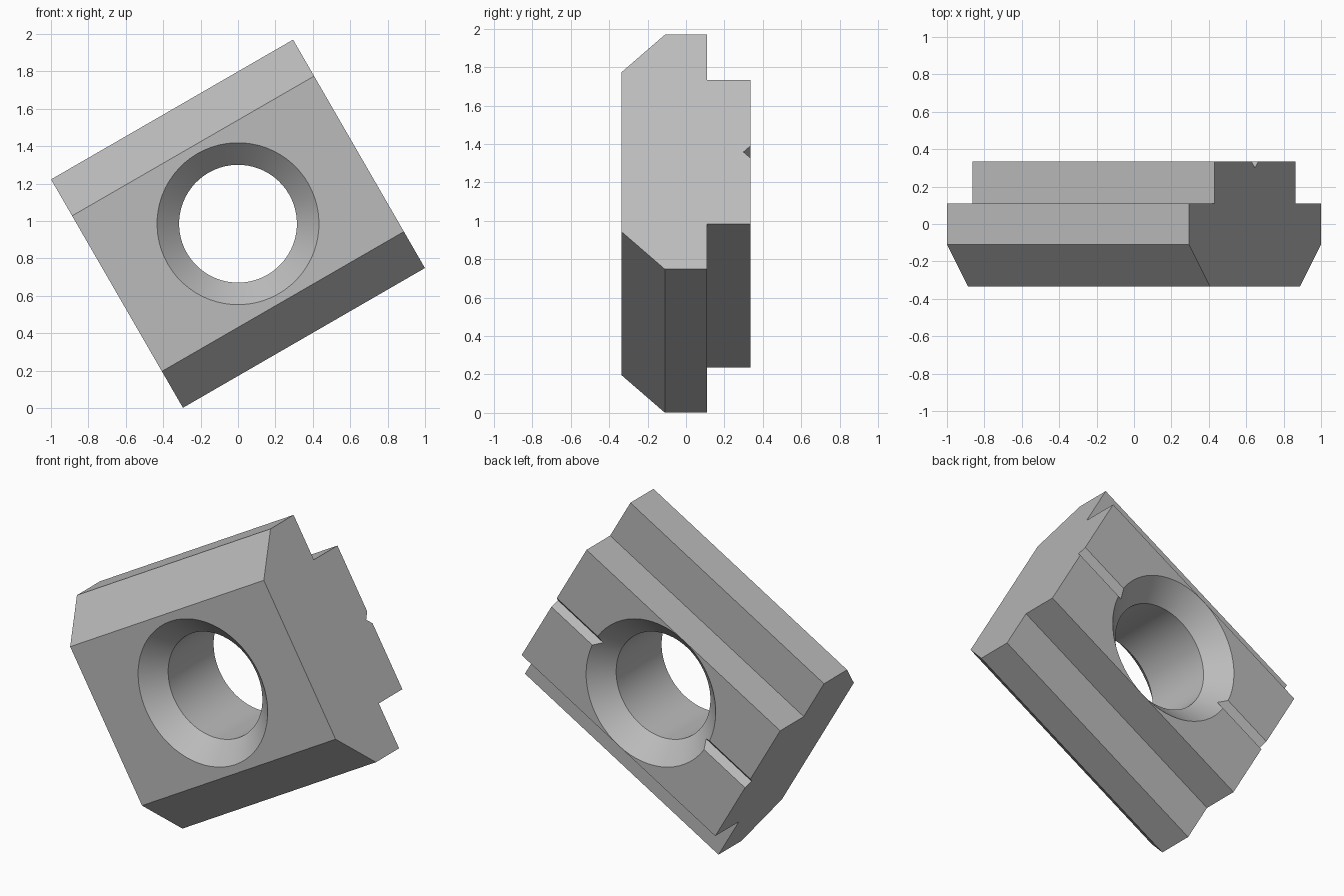
import bpy, bmesh
from math import radians, sin, cos, pi

if "Cube" in bpy.data.objects:
    bpy.data.objects.remove(bpy.data.objects["Cube"], do_unlink=True)

TILT, CENTRE_Z = radians(-30), 0.985
HALF_LENGTH, HALF_WIDTH, HALF_DEPTH = 0.747, 0.705, 0.335
LEDGE, GROOVE = 0.11, 0.036
BORE, SINK = 0.315, 0.433

metal = bpy.data.materials.new("plain grey metal")
metal.use_nodes = True
GREY = (0.5, 0.5, 0.5, 1)
metal.diffuse_color = GREY
metal.node_tree.nodes["Principled BSDF"].inputs["Base Color"].default_value = GREY


def finish(name, bm):
    bmesh.ops.recalc_face_normals(bm, faces=bm.faces[:])
    mesh = bpy.data.meshes.new(name)
    bm.to_mesh(mesh)
    bm.free()
    mesh.materials.append(metal)
    obj = bpy.data.objects.new(name, mesh)
    bpy.context.collection.objects.link(obj)
    obj.location.z = CENTRE_Z
    obj.rotation_euler.y = TILT
    return obj


# T-shaped section with chamfered front and a V groove in the back, as (depth, width)
half = [(-HALF_DEPTH, 0.48), (-LEDGE, HALF_WIDTH), (LEDGE, HALF_WIDTH),
        (LEDGE, 0.434), (HALF_DEPTH, 0.434), (HALF_DEPTH, GROOVE)]
section = half + [(HALF_DEPTH - GROOVE, 0)] + [(y, -w) for y, w in reversed(half)]
bm = bmesh.new()
face = bm.faces.new([bm.verts.new((-HALF_LENGTH, y, w)) for y, w in section])
ext = bmesh.ops.extrude_face_region(bm, geom=[face], use_keep_orig=True)
for v in ext["geom"]:
    if isinstance(v, bmesh.types.BMVert):
        v.co.x = HALF_LENGTH
nut = finish("slot_nut", bm)

# Bore with a 45 degree countersink on both faces, spun around the depth axis
over = 0.05
mouth, neck = HALF_DEPTH + over, HALF_DEPTH - (SINK - BORE)
rings = [(-mouth, SINK + over), (-neck, BORE), (neck, BORE), (mouth, SINK + over)]
SIDES = 64
bm = bmesh.new()
loops = [[bm.verts.new((r * cos(2 * pi * i / SIDES), y, r * sin(2 * pi * i / SIDES)))
          for i in range(SIDES)] for y, r in rings]
for a, b in zip(loops, loops[1:]):
    for i in range(SIDES):
        j = (i + 1) % SIDES
        bm.faces.new((a[i], a[j], b[j], b[i]))
bm.faces.new(loops[0])
bm.faces.new(loops[-1])
cutter = finish("bore_cutter", bm)
cutter.hide_render = True

# Cut the bore and shade it smooth
cut = nut.modifiers.new("bore", "BOOLEAN")
cut.operation, cut.solver, cut.object = "DIFFERENCE", "EXACT", cutter
bpy.ops.object.select_all(action="DESELECT")
nut.select_set(True)
bpy.context.view_layer.objects.active = nut
bpy.ops.object.modifier_apply(modifier=cut.name)
bpy.data.objects.remove(cutter, do_unlink=True)
bpy.ops.object.shade_smooth_by_angle(angle=radians(30))
